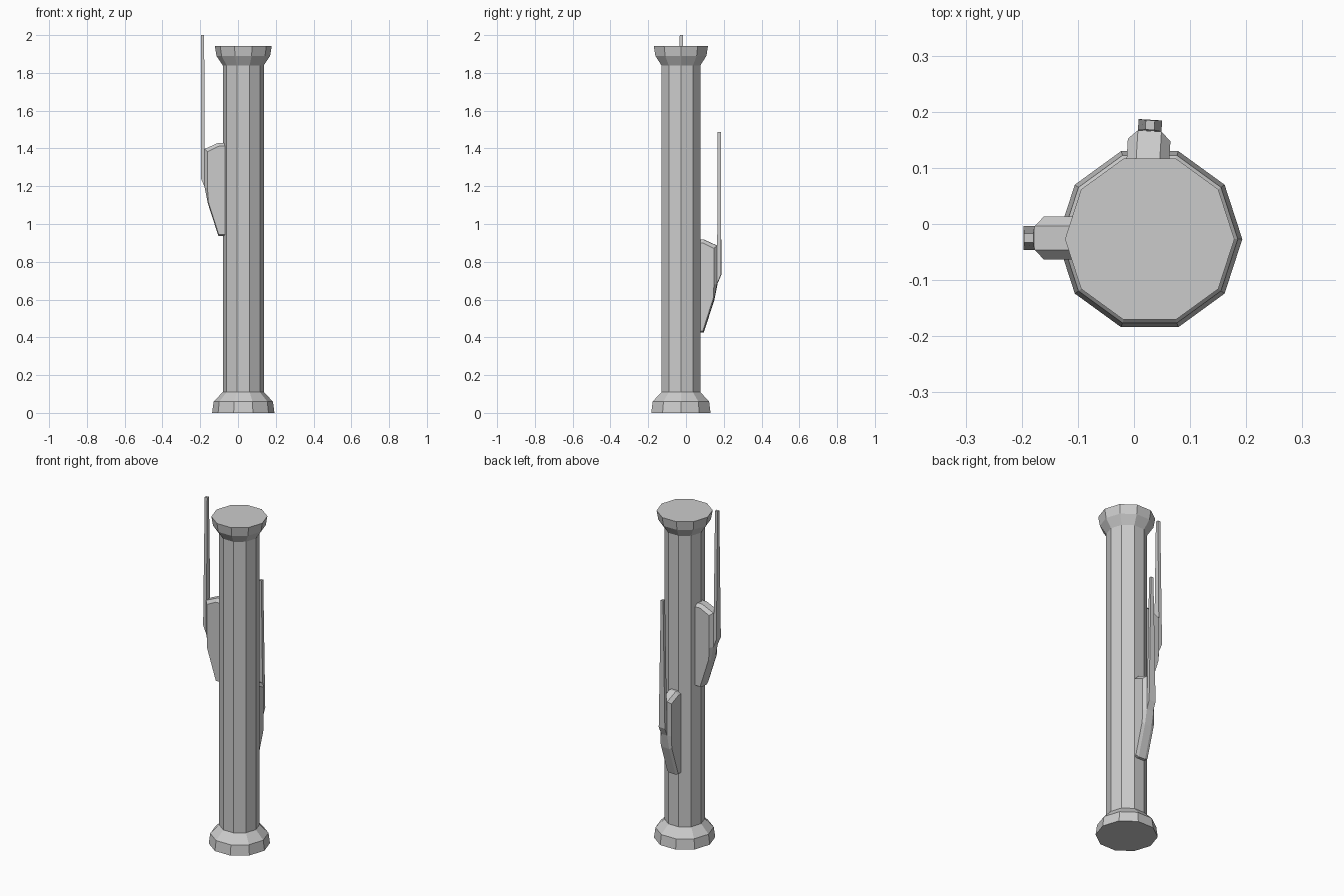
import bpy, math
from mathutils import Matrix

if "Cube" in bpy.data.objects:
    bpy.data.objects.remove(bpy.data.objects["Cube"])

CX, CY = 0.028, -0.027  # column axis


def make(name, verts, faces, mat=Matrix()):
    mesh = bpy.data.meshes.new(name)
    mesh.from_pydata([mat @ v for v in map(lambda p: Matrix.Translation(p).translation, verts)], [], faces)
    mesh.update()
    obj = bpy.data.objects.new(name, mesh)
    bpy.context.collection.objects.link(obj)
    return obj


def loft(name, rings, mat=Matrix()):
    """Skin a list of equal-length rings and cap both ends."""
    n = len(rings[0])
    verts = [p for r in rings for p in r]
    faces = [(k * n + i, k * n + (i + 1) % n, (k + 1) * n + (i + 1) % n, (k + 1) * n + i)
             for k in range(len(rings) - 1) for i in range(n)]
    faces += [tuple(reversed(range(n))), tuple(range(len(verts) - n, len(verts)))]
    return make(name, verts, faces, mat)


def decagon(r, z):
    return [(CX + r * math.cos(i * math.tau / 10), CY + r * math.sin(i * math.tau / 10), z)
            for i in range(10)]


# Column: base, shaft and capital in one ten-sided profile
profile = [(0.165, 0), (0.157, 0.06), (0.1085, 0.11),
           (0.1085, 1.84), (0.142, 1.89), (0.151, 1.943)]
loft("column", [decagon(r, z) for r, z in profile])


def fixture(label, mat):
    # Local frame: +x points away from the column face, z up
    core = [(-0.01, 1.43), (0.025, 1.43), (0.098, 1.397), (0.098, 1.196),
            (0.081, 1.11), (0.025, 0.937), (-0.01, 0.937)]
    side = [(-0.01, 1.412), (0.022, 1.412), (0.082, 1.383), (0.082, 1.19),
            (0.079, 1.12), (0.023, 0.945), (-0.01, 0.945)]
    # Bracket with chamfered flanks
    loft(label + "_bracket", [[(x, y, z) for x, z in p] for y, p in
                              ((0.038, side), (0.021, core), (-0.021, core), (-0.038, side))], mat)
    # Tapering upright blade with a slanted foot
    rod = [(0.098, 1.196, 0.021, 0.118, 1.243), (0.1, 2.0, 0.008, 0.117, 2.0)]
    loft(label + "_rod", [[(xi, -h, zi), (xo, -h, zo), (xo, h, zo), (xi, h, zi)]
                          for xi, zi, h, xo, zo in rod], mat)


fixture("left", Matrix.Translation((-0.079, -0.025, 0)) @ Matrix.Rotation(math.pi, 4, 'Z'))
fixture("back", Matrix.Translation((0.022, 0.068, -0.512)) @ Matrix.Rotation(math.radians(86.5), 4, 'Z'))
